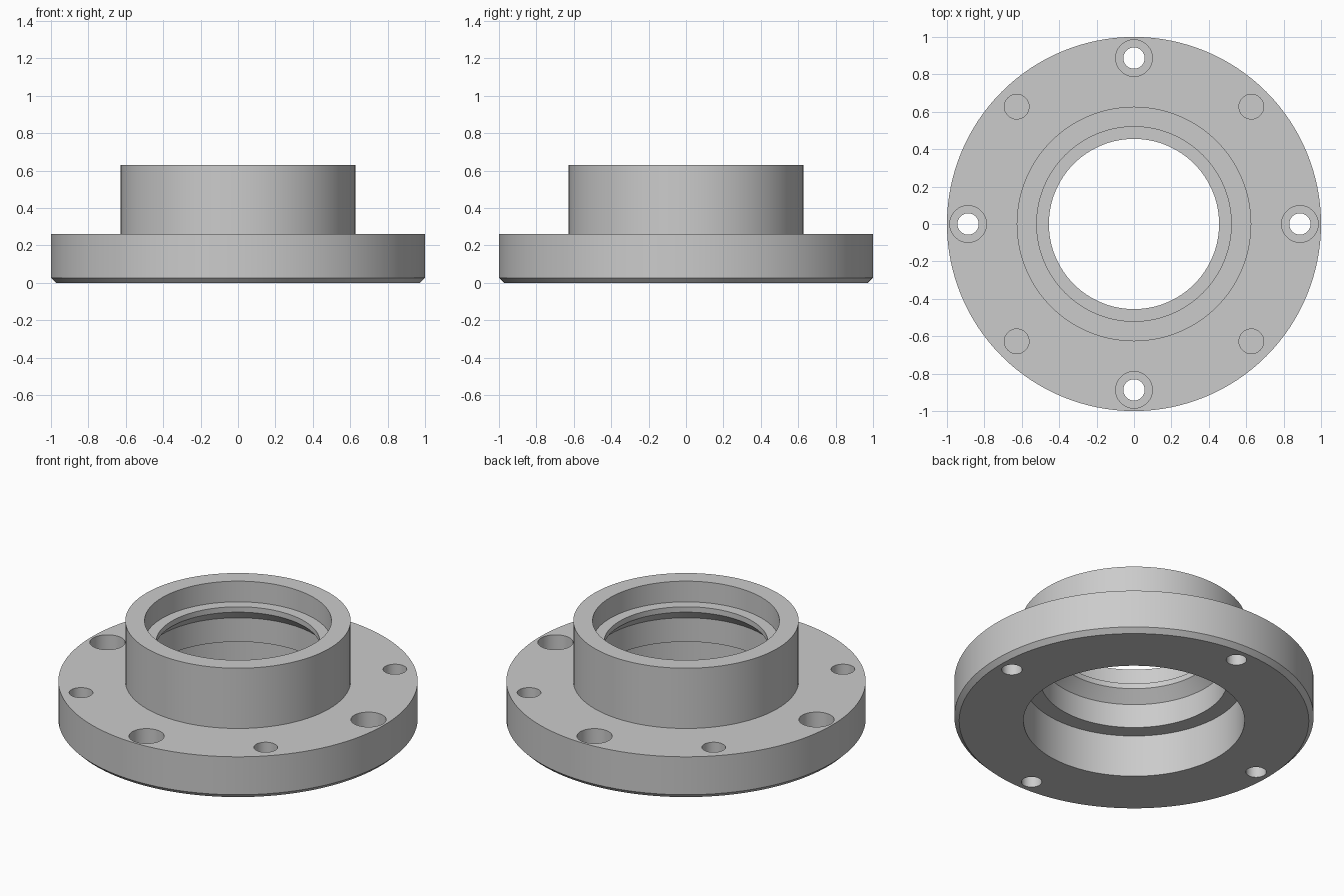
import bpy
import bmesh
import math

if "Cube" in bpy.data.objects:
    bpy.data.objects.remove(bpy.data.objects["Cube"], do_unlink=True)

SEGMENTS = 128

steel = bpy.data.materials.new("plain_grey_metal")
steel.use_nodes = True
GREY = (0.6, 0.6, 0.6, 1.0)
steel.diffuse_color = GREY
steel.node_tree.nodes["Principled BSDF"].inputs["Base Color"].default_value = GREY


def lathe(name, profile):
    """Revolve a closed (radius, height) outline around z."""
    bm = bmesh.new()
    verts = [bm.verts.new((r, 0, z)) for r, z in profile]
    edges = [bm.edges.new((v, verts[i - 1])) for i, v in enumerate(verts)]
    bmesh.ops.spin(bm, geom=verts + edges, cent=(0, 0, 0), axis=(0, 0, 1),
                   angle=math.tau, steps=SEGMENTS, use_merge=True)
    bmesh.ops.remove_doubles(bm, verts=bm.verts, dist=1e-5)
    bmesh.ops.recalc_face_normals(bm, faces=bm.faces)
    mesh = bpy.data.meshes.new(name)
    bm.to_mesh(mesh)
    bm.free()
    mesh.materials.append(steel)
    obj = bpy.data.objects.new(name, mesh)
    bpy.context.collection.objects.link(obj)
    return obj


def drill(target, name, angle, radius, bottom, top):
    """Cut a vertical round hole on the bolt circle."""
    bpy.ops.mesh.primitive_cylinder_add(
        vertices=48, radius=radius, depth=top - bottom,
        location=(BOLT_CIRCLE * math.cos(angle), BOLT_CIRCLE * math.sin(angle),
                  (top + bottom) / 2))
    cutter = bpy.context.object
    cutter.name = name
    cutter.hide_render = True
    cutter.data.materials.append(steel)
    mod = target.modifiers.new(name, "BOOLEAN")
    mod.operation = "DIFFERENCE"
    mod.solver = "EXACT"
    mod.object = cutter
    bpy.context.view_layer.objects.active = target
    bpy.ops.object.modifier_apply(modifier=name)
    bpy.data.objects.remove(cutter, do_unlink=True)


# Flange plate, raised hub and stepped bore
FLANGE_TOP = 0.26
HUB_TOP = 0.63
BOLT_CIRCLE = 0.887
outline = [
    (0.973, 0), (1, 0.027), (1, FLANGE_TOP),                    # chamfered rim
    (0.627, FLANGE_TOP), (0.627, HUB_TOP),                      # hub outside
    (0.52, HUB_TOP), (0.52, 0.503),                             # upper recess
    (0.455, 0.503), (0.455, 0.47), (0.52, 0.405),               # lip with taper
    (0.52, 0.258), (0.615, 0.258), (0.615, 0),                  # lower recess
]
flange = lathe("flange_body", outline)

# Counterbored through holes on the axes, blind holes on the diagonals
for i in range(4):
    axis = i * math.pi / 2
    drill(flange, "bolt_hole", axis, 0.057, -0.1, 0.4)
    drill(flange, "bolt_head_recess", axis, 0.098, 0.125, 0.4)
    drill(flange, "blind_hole", axis + math.pi / 4, 0.066, 0.09, 0.4)

bpy.ops.object.select_all(action="DESELECT")
flange.select_set(True)
bpy.context.view_layer.objects.active = flange
bpy.ops.object.shade_smooth_by_angle(angle=math.radians(30))
